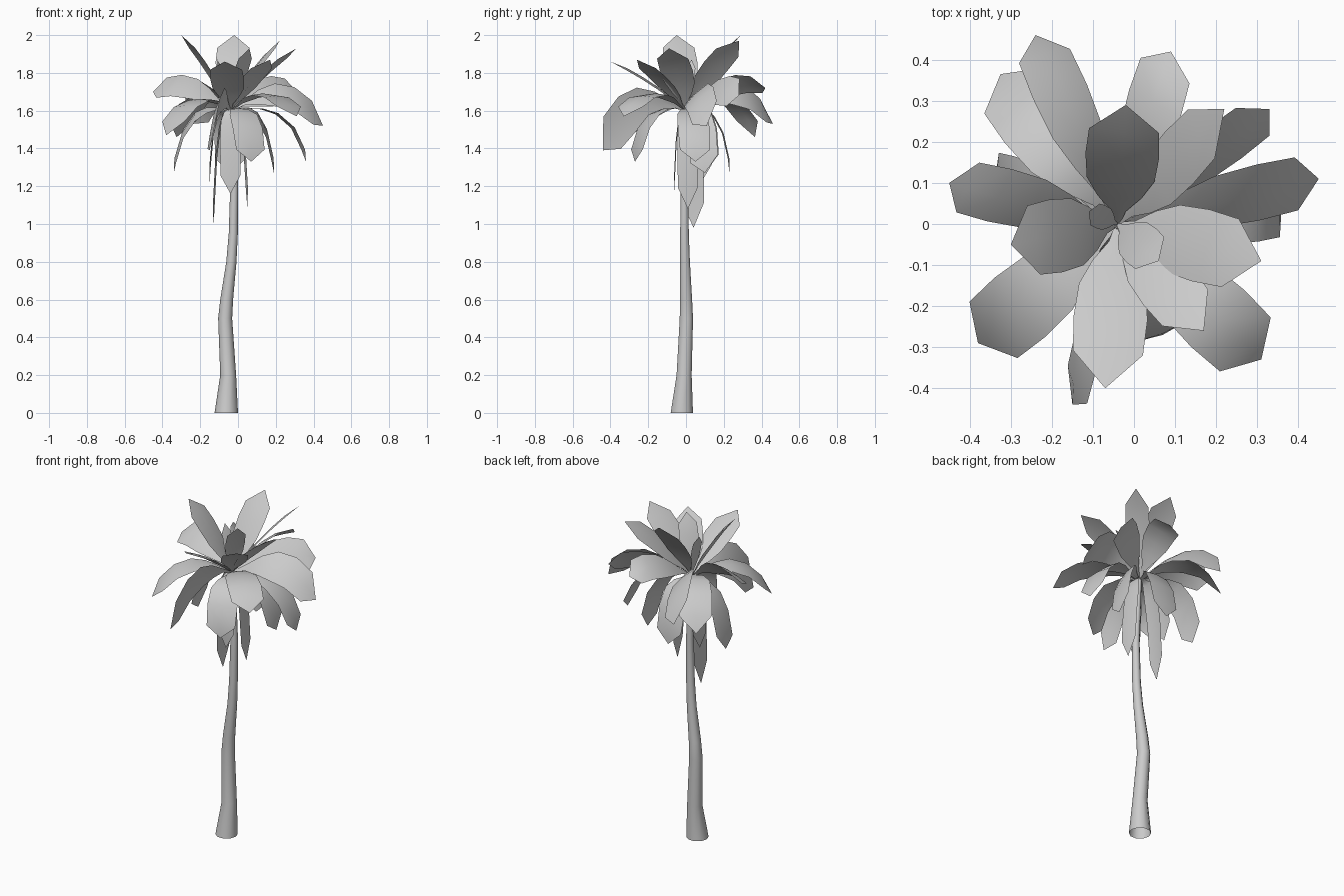
import bpy
import bmesh
import math
from mathutils import Vector, Matrix

cube = bpy.data.objects.get("Cube")
if cube:
    bpy.data.objects.remove(cube, do_unlink=True)

grey = bpy.data.materials.new("pale grey")
grey.use_nodes = True
grey.diffuse_color = (0.6, 0.6, 0.6, 1)
grey.node_tree.nodes["Principled BSDF"].inputs["Base Color"].default_value = grey.diffuse_color

UP = Vector((0, 0, 1))
CROWN = Vector((-0.04, 0.0, 1.6))


def finish(bm, name):
    """Turn the bmesh into a smooth-shaded object."""
    mesh = bpy.data.meshes.new(name)
    bm.to_mesh(mesh)
    bm.free()
    mesh.materials.append(grey)
    for face in mesh.polygons:
        face.use_smooth = True
    obj = bpy.data.objects.new(name, mesh)
    bpy.context.collection.objects.link(obj)
    return obj


def bridge(bm, row_a, row_b, closed=False):
    """Join two rows of vertices with faces."""
    count = len(row_a)
    for i in range(count if closed else count - 1):
        j = (i + 1) % count
        bm.faces.new((row_a[i], row_a[j], row_b[j], row_b[i]))


def make_trunk(path, sides=10):
    """Open tapered tube through (x, y, z, radius) stations."""
    bm = bmesh.new()
    previous = None
    for x, y, z, radius in path:
        ring = []
        for i in range(sides):
            a = math.tau * i / sides
            ring.append(bm.verts.new((x + radius * math.cos(a), y + radius * math.sin(a), z)))
        if previous:
            bridge(bm, previous, ring, closed=True)
        previous = ring
    return finish(bm, "trunk")


# Half-width of a frond from its narrow stalk (0) to its shoulder (1)
OUTLINE = [(0, 0.06), (0.15, 0.2), (0.31, 0.6), (0.5, 0.92), (0.75, 1), (1, 0.95)]


def make_frond(name, tip, width, reach, lift, roll, shoulder):
    """Blade arching from crown to tip; reach and lift set the bend, shoulder the point."""
    tip = Vector(tip)
    span = tip - CROWN
    flat = Vector((span.x, span.y, 0))
    bend = CROWN + flat * reach + UP * lift
    side = UP.cross(flat).normalized()
    side = Matrix.Rotation(math.radians(roll), 3, span.normalized()) @ side

    def spine(t):
        return CROWN * (1 - t) ** 2 + bend * 2 * t * (1 - t) + tip * t * t

    bm = bmesh.new()
    previous = None
    for station, share in OUTLINE:
        t = station * shoulder
        half = side * (share * width / 2)
        along = (spine(t + 0.05) - spine(t)).normalized()
        rib = along.cross(side).normalized() * (share * width * 0.05)
        centre = spine(t)
        row = [bm.verts.new(p) for p in (centre - half, centre + rib, centre + half)]
        if previous:
            bridge(bm, previous, row)
        previous = row
    point = bm.verts.new(tip)
    bm.faces.new((previous[0], previous[1], point))
    bm.faces.new((previous[1], previous[2], point))
    return finish(bm, name)


# Leaning trunk with a flared foot
make_trunk([
    (-0.062, -0.022, 0, 0.062), (-0.052, -0.01, 0.2, 0.042), (-0.068, 0.002, 0.5, 0.037),
    (-0.06, 0, 0.6, 0.034), (-0.035, -0.005, 0.8, 0.027), (-0.025, -0.008, 0.95, 0.024),
    (-0.02, -0.008, 1.2, 0.021), (-0.03, -0.004, 1.45, 0.018), (-0.04, 0, 1.62, 0.012),
])

# Upright fronds: tip, width and roll
upright = [
    ((-0.3, -0.05, 2), 0.18, 0), ((-0.02, 0.29, 2), 0.18, 0), ((0.31, -0.09, 1.93), 0.18, 0),
    ((-0.07, -0.4, 1.86), 0.18, 0), ((0.17, -0.26, 1.87), 0.15, 0),
    ((0.22, 0.28, 1.97), 0.15, -25), ((0.06, -0.09, 1.93), 0.11, 0),
    ((-0.11, 0.03, 1.87), 0.06, 0),
]
for i, (tip, width, roll) in enumerate(upright):
    make_frond(f"upright_frond_{i}", tip, width, 0.45, (tip[2] - CROWN.z) * 0.6, roll, 0.8)

# Spreading fronds: tip, width, lift of the arch and roll
spreading = [
    ((-0.45, 0.1, 1.7), 0.18, 0.2, -40), ((-0.325, 0.365, 1.46), 0.19, 0.2, 0),
    ((-0.24, 0.46, 1.53), 0.19, 0.22, 45), ((0.09, 0.42, 1.72), 0.17, 0.2, -35),
    ((0.33, 0.28, 1.68), 0.19, 0.16, 55), ((0.45, 0.11, 1.52), 0.19, 0.2, 45),
    ((0.31, -0.33, 1.57), 0.19, 0.18, 0), ((-0.38, -0.29, 1.47), 0.19, 0.16, 0),
    ((-0.15, -0.44, 1.39), 0.21, 0.16, 70),
]
for i, (tip, width, lift, roll) in enumerate(spreading):
    make_frond(f"spreading_frond_{i}", tip, width, 0.62, lift, roll, 0.86)

# Drooping fronds: tip, width and roll
drooping = [
    ((0.36, 0.05, 1.33), 0.17, 0), ((0.07, -0.27, 1.33), 0.17, 0),
    ((-0.34, 0.1, 1.27), 0.17, -25), ((0.19, 0.1, 1.27), 0.16, 30),
    ((-0.04, 0.23, 1.27), 0.17, 0), ((-0.13, 0.04, 0.98), 0.12, -20),
    ((0.05, 0.01, 1.08), 0.11, 0), ((-0.04, -0.06, 1.16), 0.11, 0),
    ((-0.15, 0.08, 1.22), 0.13, -35),
]
for i, (tip, width, roll) in enumerate(drooping):
    make_frond(f"drooping_frond_{i}", tip, width, 0.85, 0.07, roll, 0.9)
